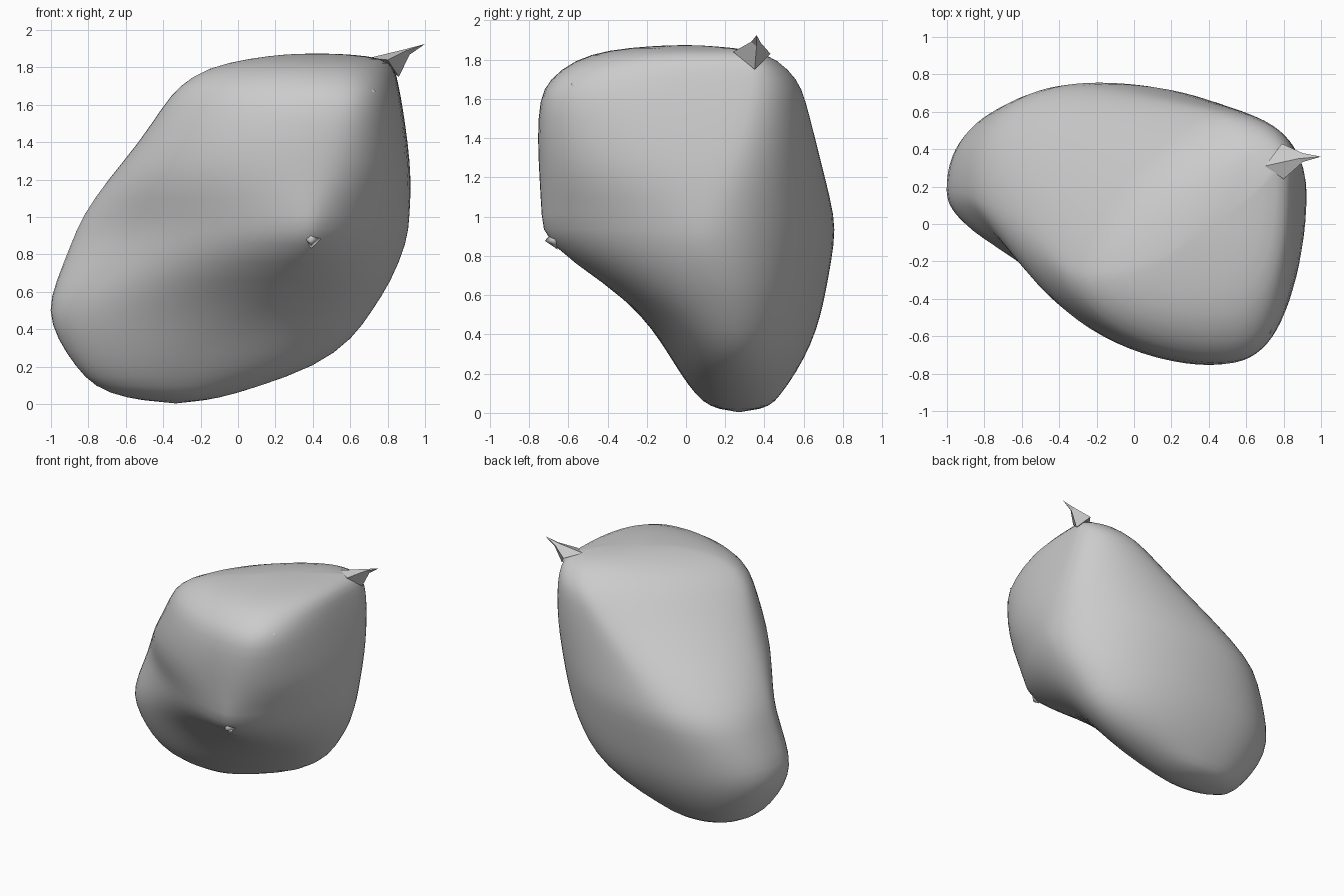
import bpy
import bmesh
from math import cos, exp, pi, sin
from mathutils import Vector

default_cube = bpy.data.objects.get("Cube")
if default_cube:
    bpy.data.objects.remove(default_cube, do_unlink=True)

# One plain grey for everything
grey = bpy.data.materials.new("stone_grey")
grey.use_nodes = True
grey.diffuse_color = (0.6, 0.6, 0.6, 1)
grey.node_tree.nodes["Principled BSDF"].inputs["Base Color"].default_value = grey.diffuse_color

# Level outlines of the boulder, bottom to top:
# height, right x and its y, left x and its y, front y and its x, back y and its x
OUTLINES = [
    (.03, -.6, .25, -.1, .27, .12, -.33, .43, -.33),
    (.09, -.77, .2, .1, .27, .05, -.4, .48, -.33),
    (.2, -.87, .17, .42, .26, -.03, -.35, .56, -.32),
    (.35, -.97, .17, .62, .25, -.12, -.25, .64, -.3),
    (.5, -1.02, .17, .72, .22, -.23, 0, .69, -.27),
    (.65, -.98, .17, .82, .18, -.4, .24, .72, -.25),
    (.87, -.89, .15, .91, .1, -.73, .38, .76, -.22),
    (1, -.84, .13, .92, .12, -.74, .38, .76, -.17),
    (1.2, -.7, .05, .93, .18, -.75, .38, .71, 0),
    (1.4, -.53, -.1, .91, .25, -.76, .4, .66, .22),
    (1.6, -.4, -.22, .88, .3, -.75, .45, .61, .43),
    (1.7, -.32, -.27, .86, .32, -.7, .45, .57, .52),
    (1.8, -.17, -.28, .84, .33, -.57, .4, .47, .6),
    (1.85, .07, -.22, .78, .3, -.4, .35, .35, .6),
    (1.87, .25, -.12, .6, .1, -.17, .4, .13, .5),
]
STEPS = 10


def blend(low, high, z):
    """Fade from the lower value to the upper one over the middle heights."""
    t = min(max((z - 0.9) / 0.7, 0), 1)
    return low + (high - low) * t


def outline_points(row):
    """Closed outline from four quarter curves, each with its own fullness."""
    z, x_min, y_at_min, x_max, y_at_max, y_min, x_front, y_max, x_back = row
    # The front corner is most pointed at the height of its nub
    pinch = exp(-((z - 0.9) / 0.22) ** 2)
    quarters = [
        (x_max, y_at_max, x_back, y_max, blend(1.0, 0.95, z)),
        (x_min, y_at_min, x_back, y_max, blend(0.85, 1.35, z)),
        (x_min, y_at_min, x_front, y_min, blend(1.0, 1.1, z) + 0.5 * pinch),
        (x_max, y_at_max, x_front, y_min, blend(0.95, 0.7, z) + 0.45 * pinch),
    ]
    points = []
    for index, (side_x, side_y, end_x, end_y, power) in enumerate(quarters):
        for step in range(STEPS):
            angle = step / STEPS * pi / 2
            if index % 2:
                angle = pi / 2 - angle
            across = max(cos(angle), 0) ** power
            along = max(sin(angle), 0) ** power
            points.append(Vector((end_x + (side_x - end_x) * across,
                                  side_y + (end_y - side_y) * along, z)))
    return points


def add_object(name, bm, smooth):
    """Turn a bmesh into a grey object with outward normals."""
    bmesh.ops.recalc_face_normals(bm, faces=bm.faces)
    mesh = bpy.data.meshes.new(name)
    bm.to_mesh(mesh)
    bm.free()
    mesh.materials.append(grey)
    for polygon in mesh.polygons:
        polygon.use_smooth = smooth
    obj = bpy.data.objects.new(name, mesh)
    bpy.context.collection.objects.link(obj)
    return obj


def loft(bm, rings):
    """Join neighbouring rings of vertices with faces."""
    for lower, upper in zip(rings, rings[1:]):
        for i in range(len(lower)):
            j = (i + 1) % len(lower)
            bm.faces.new((lower[i], lower[j], upper[j], upper[i]))


def close_end(bm, ring, point):
    """Close a ring with a fan to one point."""
    tip = bm.verts.new(point)
    for i, vert in enumerate(ring):
        bm.faces.new((vert, ring[(i + 1) % len(ring)], tip))


# Rounded boulder body, softened a little before subdivision
bm = bmesh.new()
rings = [[bm.verts.new(p) for p in outline_points(row)] for row in OUTLINES]
loft(bm, rings)
close_end(bm, rings[0], (-0.33, 0.27, 0))
close_end(bm, rings[-1], (0.42, 0, 1.875))
body = add_object("boulder_body", bm, True)
smoothing = body.modifiers.new("smoothing", "SUBSURF")
smoothing.levels = smoothing.render_levels = 1

# Sharp bent horn at the upper corner
bm = bmesh.new()
base = [Vector(p) for p in ((.7, .31, 1.85), (.8, .24, 1.84), (.86, .35, 1.75), (.79, .43, 1.83))]
tip = Vector((1, .36, 1.925))
bend = Vector((.9, .355, 1.885))
center = sum(base, Vector()) / len(base)
waist = [bend + (p - center) * 0.25 for p in base]
horn_rings = [[bm.verts.new(p) for p in ring] for ring in (base, waist)]
loft(bm, horn_rings)
close_end(bm, horn_rings[1], tip)
bm.faces.new(horn_rings[0])
add_object("corner_horn", bm, False)


def add_nub(name, location, direction, radius, height):
    """Small low pyramid pinched out of the surface."""
    bm = bmesh.new()
    bmesh.ops.create_cone(bm, cap_ends=True, segments=4, radius1=radius,
                          radius2=0, depth=height)
    obj = add_object(name, bm, True)
    obj.location = location
    obj.rotation_euler = Vector(direction).to_track_quat("Z", "Y").to_euler()


# Little pinched points on the surface
add_nub("front_nub", (.39, -.69, .88), (-.1, -1, -.1), .05, .06)
add_nub("upper_front_nub", (.72, -.57, 1.67), (.5, -.7, .4), .04, .04)
